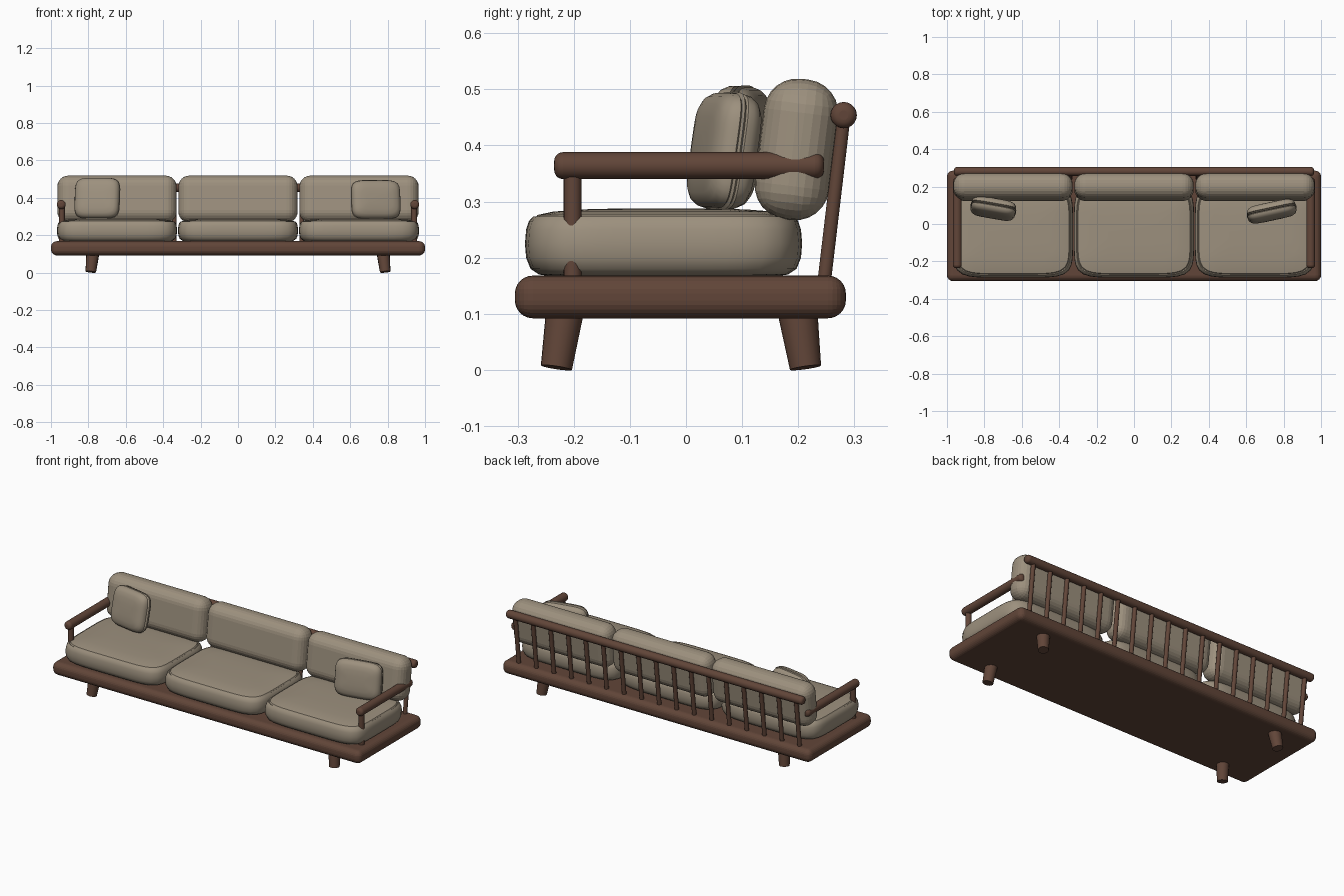
import bpy
import bmesh
from math import cos, sin, pi, radians, copysign
from mathutils import Vector, Euler

cube = bpy.data.objects.get("Cube")
if cube:
    bpy.data.objects.remove(cube, do_unlink=True)


def material(name, color):
    m = bpy.data.materials.new(name)
    m.use_nodes = True
    m.diffuse_color = color
    m.node_tree.nodes["Principled BSDF"].inputs["Base Color"].default_value = color
    return m


wood = material("dark wood", (0.12, 0.06, 0.04, 1))
fabric = material("beige fabric", (0.335, 0.28, 0.208, 1))


def finish(bm, name, mat, smooth=True):
    bmesh.ops.recalc_face_normals(bm, faces=bm.faces)
    mesh = bpy.data.meshes.new(name)
    bm.to_mesh(mesh)
    bm.free()
    mesh.materials.append(mat)
    ob = bpy.data.objects.new(name, mesh)
    bpy.context.collection.objects.link(ob)
    if smooth:
        bpy.ops.object.select_all(action='DESELECT')
        ob.select_set(True)
        bpy.context.view_layer.objects.active = ob
        bpy.ops.object.shade_smooth_by_angle(angle=radians(40))
    return ob


def add_bevel(ob, width, segments):
    mod = ob.modifiers.new("Rounding", 'BEVEL')
    mod.width = width
    mod.segments = segments
    mod.limit_method = 'ANGLE'
    mod.angle_limit = radians(50)


def rounded_box(name, size, center, width, mat, tilt=0):
    bm = bmesh.new()
    bmesh.ops.create_cube(bm, size=1)
    bmesh.ops.scale(bm, vec=size, verts=bm.verts)
    ob = finish(bm, name, mat, smooth=False)
    ob.location = center
    ob.rotation_euler.x = tilt
    add_bevel(ob, width, 6)
    return ob


def rod(name, a, b, r1, r2=None, rounding=0):
    a, b = Vector(a), Vector(b)
    bm = bmesh.new()
    bmesh.ops.create_cone(bm, cap_ends=True, segments=20, radius1=r1,
                          radius2=r2 or r1, depth=(b - a).length)
    ob = finish(bm, name, wood)
    ob.location = (a + b) / 2
    ob.rotation_euler = (b - a).to_track_quat('Z', 'Y').to_euler()
    if rounding:
        add_bevel(ob, rounding, 5)
    return ob


def cushion(name, hx, hy, power, profile, center, rotation=(0, 0, 0)):
    """Loft superellipse rings through (inset, height) profile points."""
    bm = bmesh.new()
    n = 64
    rings = []
    for inset, z in profile:
        ring = []
        for i in range(n):
            t = 2 * pi * (i + 0.5) / n
            c, s = cos(t), sin(t)
            # radial superellipse keeps the points evenly spread
            k = (abs(c) ** power + abs(s) ** power) ** (-1 / power)
            ring.append(bm.verts.new((c * k * (hx - inset), s * k * (hy - inset), z)))
        rings.append(ring)
    for low, high in zip(rings, rings[1:]):
        for i in range(n):
            j = (i + 1) % n
            bm.faces.new((low[i], low[j], high[j], high[i]))
    bm.faces.new(rings[0][::-1])
    bm.faces.new(rings[-1])
    ob = finish(bm, name, fabric)
    ob.location = center
    ob.rotation_euler = Euler(rotation)
    return ob


# Platform and splayed legs
rounded_box("base_platform", (2, 0.59, 0.076), (0, -0.01, 0.13), 0.032, wood)
for side, sx in (("left", 1), ("right", -1)):
    rod(f"front_leg_{side}", (sx * 0.787, -0.231, 0.004), (sx * 0.776, -0.215, 0.11), 0.028, 0.034)
    rod(f"rear_leg_{side}", (sx * 0.787, 0.213, 0.004), (sx * 0.776, 0.198, 0.11), 0.028, 0.036)
    # Armrest with its front post
    rod(f"arm_rail_{side}", (sx * 0.945, -0.235, 0.364), (sx * 0.945, 0.246, 0.364), 0.024, rounding=0.016)
    rod(f"arm_post_{side}", (sx * 0.942, -0.202, 0.15), (sx * 0.942, -0.202, 0.36), 0.016)

# Back rail and leaning spindles
rod("back_rail", (-0.962, 0.281, 0.454), (0.962, 0.281, 0.454), 0.0235, rounding=0.015)
spindles = 17
for i in range(spindles):
    x = -0.91 + 1.82 * i / (spindles - 1)
    rod(f"back_spindle_{i + 1}", (x, 0.246, 0.155), (x, 0.281, 0.45), 0.012)

# Seat cushions with a seam near the top, and back cushions
seat_profile = [(0.045, 0.167), (0.025, 0.17), (0.01, 0.18), (0.002, 0.2), (0, 0.225),
                (0.002, 0.25), (0.007, 0.265), (0.014, 0.273), (0.018, 0.27),
                (0.022, 0.276), (0.05, 0.282), (0.1, 0.286), (0.18, 0.288)]
for name, x in (("right", -0.647), ("middle", 0), ("left", 0.647)):
    cushion(f"seat_cushion_{name}", 0.321, 0.247, 6, seat_profile, (x, -0.04, 0))
    rounded_box(f"back_cushion_{name}", (0.638, 0.133, 0.252), (x, 0.197, 0.393),
                0.06, fabric, radians(-7))

# Loose pillows, leaning back and turned inward, with piping round the edge
half = [(0.006, 0.004), (0.002, 0.007), (0.004, 0.018), (0.012, 0.03),
        (0.026, 0.038), (0.05, 0.042), (0.08, 0.044)]
pillow_profile = [(d, -z) for d, z in reversed(half)] + [(0, 0)] + half
for name, hx, hy, pos, lean, yaw in (
        ("right", 0.123, 0.112, (-0.752, 0.083, 0.397), 12, -10),
        ("left", 0.135, 0.106, (0.736, 0.068, 0.39), 8, 12)):
    cushion(f"pillow_{name}", hx, hy, 5, pillow_profile, pos,
            (radians(90 - lean), 0, radians(yaw)))
